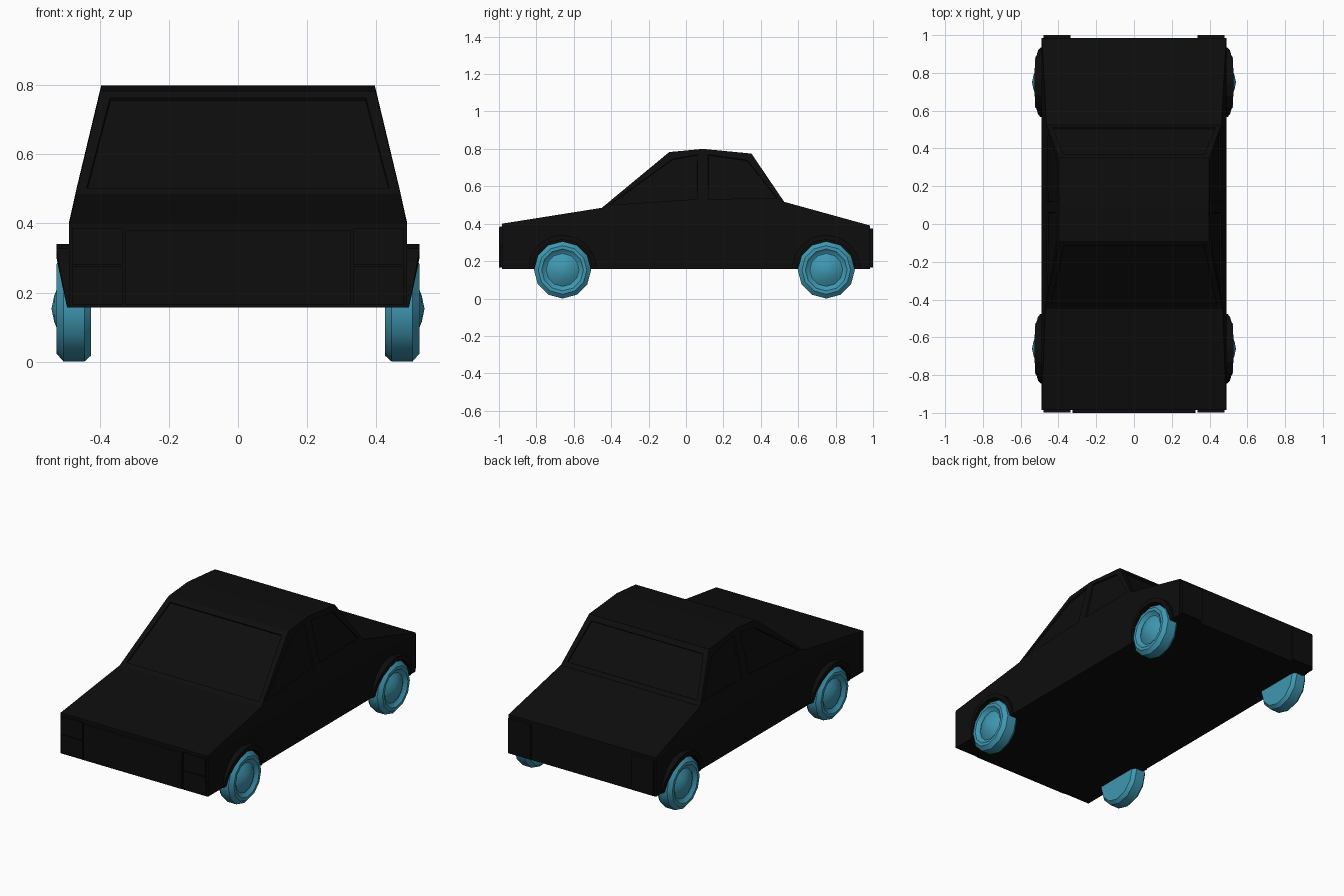
import bpy, bmesh, math

if "Cube" in bpy.data.objects:
    bpy.data.objects.remove(bpy.data.objects["Cube"])


def material(name, rgb):
    m = bpy.data.materials.new(name)
    m.diffuse_color = (*rgb, 1)
    m.use_nodes = True
    m.node_tree.nodes["Principled BSDF"].inputs["Base Color"].default_value = m.diffuse_color
    return m


BLACK = material("black_paint", (0.004, 0.004, 0.004))
TEAL = material("teal", (0.05, 0.31, 0.44))


def finish(name, bm, mat):
    bmesh.ops.remove_doubles(bm, verts=bm.verts, dist=1e-5)
    bmesh.ops.recalc_face_normals(bm, faces=bm.faces)
    me = bpy.data.meshes.new(name)
    bm.to_mesh(me)
    bm.free()
    me.materials.append(mat)
    ob = bpy.data.objects.new(name, me)
    bpy.context.collection.objects.link(ob)
    return ob


def strip(bm, rows, close=False):
    """Skin neighbouring rows of points with quads."""
    vs = [[bm.verts.new(p) for p in r] for r in rows]
    n = len(rows[0])
    for a, b in zip(vs, vs[1:]):
        for i in range(n if close else n - 1):
            j = (i + 1) % n
            bm.faces.new((a[i], a[j], b[j], b[i]))
    return vs


def box(name, x, y, z, mat):
    bm = bmesh.new()
    rows = [[(x[0], k, z[0]), (x[1], k, z[0]), (x[1], k, z[1]), (x[0], k, z[1])] for k in y]
    ends = strip(bm, rows, True)
    for e in ends:
        bm.faces.new(e)
    return finish(name, bm, mat)


# Lower body: stations of y, shoulder z, top half-width, top z
bm = bmesh.new()
rows = []
for y, sh, w, top in [(-0.985, 0.39, 0.488, 0.40), (-0.45, 0.40, 0.47, 0.485),
                      (0.09, 0.40, 0.467, 0.503), (0.525, 0.40, 0.463, 0.517),
                      (0.985, 0.38, 0.488, 0.39)]:
    half = [(0.49, 0.157), (0.49, sh), (w, top)]
    rows.append([(x, y, z) for x, z in half] + [(-x, y, z) for x, z in reversed(half)])
ends = strip(bm, rows, True)
bm.faces.new(ends[0])
bm.faces.new(ends[-1])
finish("body", bm, BLACK)

# Cabin with recessed windows
bm = bmesh.new()
belt = [(0.47, -0.45, 0.485), (0.467, 0.09, 0.503), (0.463, 0.525, 0.517)]
roof = [(0.398, -0.09, 0.783), (0.396, 0.09, 0.80), (0.398, 0.35, 0.775)]
R = [[bm.verts.new(p) for p in row] for row in (belt, roof)]
L = [[bm.verts.new((-x, y, z)) for x, y, z in row] for row in (belt, roof)]
windows = []
for S in (R, L):
    for i in range(2):
        windows.append(bm.faces.new((S[0][i], S[0][i + 1], S[1][i + 1], S[1][i])))
for i in (0, 2):
    windows.append(bm.faces.new((R[0][i], R[1][i], L[1][i], L[0][i])))
for i in range(2):
    bm.faces.new((R[1][i], R[1][i + 1], L[1][i + 1], L[1][i]))
bm.faces.new(R[0] + L[0][::-1])
bmesh.ops.recalc_face_normals(bm, faces=bm.faces)
bmesh.ops.inset_individual(bm, faces=windows, thickness=0.042, depth=0)
bmesh.ops.inset_individual(bm, faces=windows, thickness=0.002, depth=-0.008)
finish("cabin", bm, BLACK)

# Nose and tail panels
box("grille", (-0.325, 0.325), (-1.0, -0.97), (0.165, 0.38), BLACK)
for side, s in (("right", 1), ("left", -1)):
    xs = sorted((s * 0.335, s * 0.48))
    box("headlight_" + side, xs, (-0.997, -0.97), (0.28, 0.385), BLACK)
    box("front_bumper_" + side, xs, (-0.995, -0.97), (0.165, 0.275), BLACK)
    box("tail_light_" + side, xs, (0.97, 1.0), (0.165, 0.375), BLACK)

# Wheel lathe profile: x, radius
PROFILE = [(0.425, 0.0), (0.425, 0.095), (0.425, 0.135), (0.445, 0.153), (0.505, 0.153),
           (0.525, 0.13), (0.525, 0.112), (0.512, 0.098), (0.508, 0.088),
           (0.520, 0.068), (0.532, 0.038), (0.54, 0.0)]


def wheel(name, s, cy):
    bm = bmesh.new()
    rows = []
    for x, r in PROFILE:
        rows.append([(s * x, cy + r * math.cos(k * math.pi / 6), 0.153 + r * math.sin(k * math.pi / 6))
                     for k in range(12)])
    # caps are single discs; the inner ring rows are skinned
    vs = strip(bm, rows[1:-1], True)
    bm.faces.new(vs[0])
    tip = bm.verts.new((s * 0.54, cy, 0.153))
    for k in range(12):
        bm.faces.new((vs[-1][k], vs[-1][(k + 1) % 12], tip))
    ob = finish(name, bm, TEAL)
    bpy.context.view_layer.objects.active = ob
    ob.select_set(True)
    bpy.ops.object.shade_smooth_by_angle(angle=math.radians(35))
    ob.select_set(False)


def arch(name, s, cy):
    """Half ring that flares outward towards its top."""
    bm = bmesh.new()
    rows = []
    for k in range(9):
        a = k * math.pi / 8
        out = 0.495 + 0.031 * min(1, math.sin(a) * 1.1)
        c, n = math.cos(a), math.sin(a)
        rows.append([(s * x, cy + r * c, 0.157 + r * n)
                     for x, r in ((0.47, 0.158), (out, 0.158), (out, 0.184), (0.47, 0.184))])
    ends = strip(bm, rows, True)
    bm.faces.new(ends[0])
    bm.faces.new(ends[-1])
    finish(name, bm, BLACK)


for side, s in (("right", 1), ("left", -1)):
    for end, cy in (("front", -0.66), ("rear", 0.75)):
        wheel(f"{end}_wheel_{side}", s, cy)
        arch(f"{end}_arch_{side}", s, cy)
